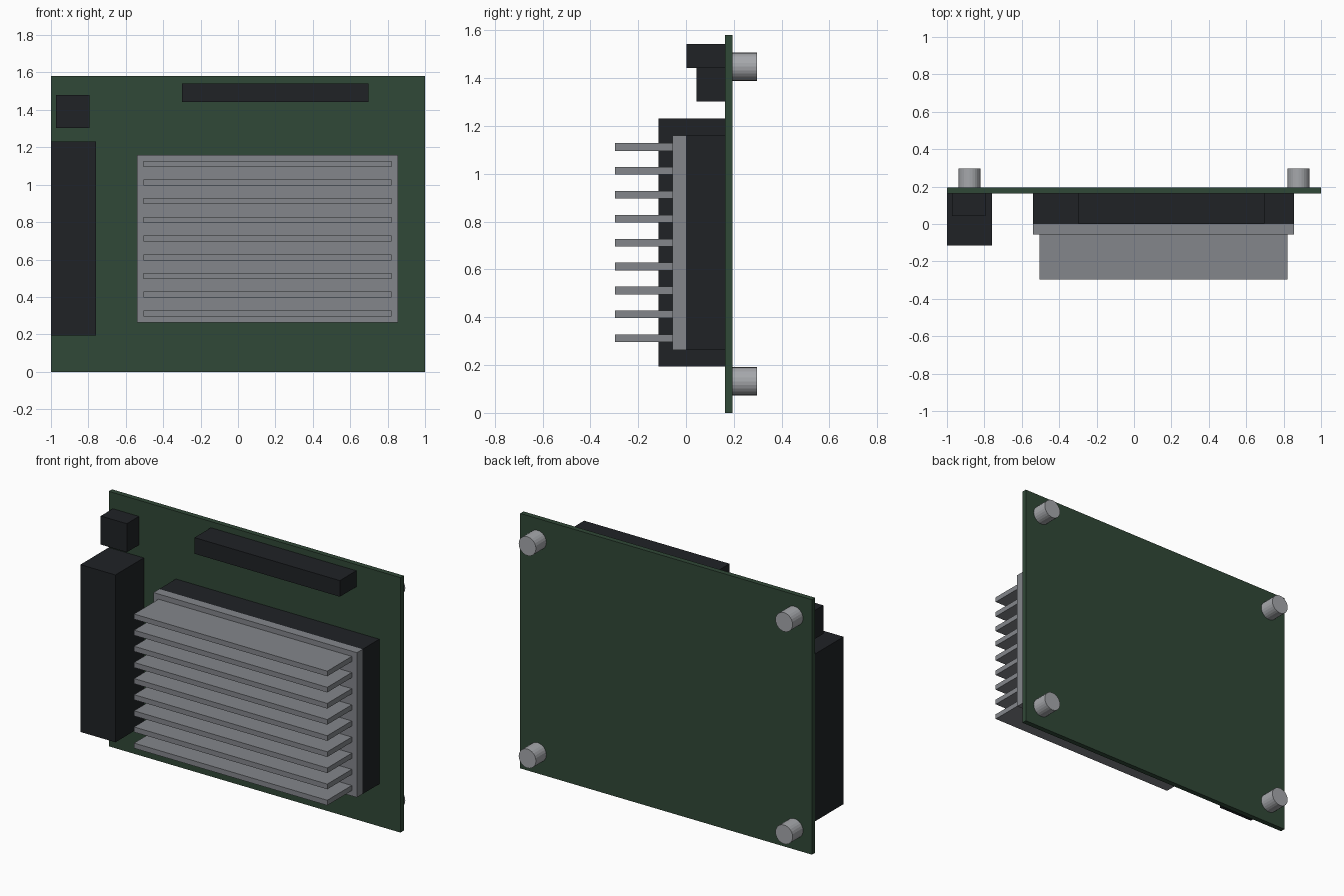
import bpy
import math

if "Cube" in bpy.data.objects:
    bpy.data.objects.remove(bpy.data.objects["Cube"])


def material(name, rgb):
    m = bpy.data.materials.new(name)
    m.diffuse_color = (*rgb, 1)
    m.use_nodes = True
    m.node_tree.nodes["Principled BSDF"].inputs["Base Color"].default_value = m.diffuse_color
    return m


GREEN = material("board_green", (0.030, 0.065, 0.038))
BLACK = material("black_plastic", (0.014, 0.016, 0.019))
ALUMINIUM = material("aluminium", (0.23, 0.24, 0.26))
STEEL = material("steel", (0.38, 0.39, 0.41))


def box(name, x, y, z, mat):
    """Box from (min, max) ranges on each axis."""
    bpy.ops.mesh.primitive_cube_add(size=1)
    ob = bpy.context.object
    ob.name = name
    ob.location = [(r[0] + r[1]) / 2 for r in (x, y, z)]
    ob.scale = [r[1] - r[0] for r in (x, y, z)]
    bpy.ops.object.transform_apply(location=False, rotation=False, scale=True)
    ob.data.materials.append(mat)
    return ob


FRONT, BACK = 0.163, 0.195   # board faces
DEPTH = 0.297                # half of the overall depth
HEIGHT = 1.58

# Circuit board
box("circuit_board", (-1, 1), (FRONT, BACK), (0, HEIGHT), GREEN)

# Main chip and heatsink base plate
chip_x, chip_z = (-0.54, 0.855), (0.263, 1.16)
box("chip_block", chip_x, (0, FRONT), chip_z, BLACK)
box("heatsink_base", chip_x, (-0.057, 0), chip_z, ALUMINIUM)

# Heatsink fins
for i in range(9):
    z = 0.312 + 0.1 * i
    box(f"heatsink_fin_{i + 1}", (-0.505, 0.82), (-DEPTH, -0.057),
        (z - 0.016, z + 0.016), ALUMINIUM)

# Connectors
box("side_connector", (-1, -0.76), (-0.115, FRONT), (0.195, 1.232), BLACK)
box("small_connector", (-0.972, -0.793), (0.044, FRONT), (1.303, 1.48), BLACK)
box("top_connector", (-0.3, 0.697), (0.002, FRONT), (1.442, 1.542), BLACK)

# Standoffs at the four corners of the back
for side, x in (("left", -0.88), ("right", 0.88)):
    for level, z in (("lower", 0.132), ("upper", HEIGHT - 0.132)):
        bpy.ops.mesh.primitive_cylinder_add(
            vertices=24, radius=0.059, depth=DEPTH - BACK,
            location=(x, (DEPTH + BACK) / 2, z), rotation=(math.pi / 2, 0, 0))
        ob = bpy.context.object
        ob.name = f"standoff_{level}_{side}"
        ob.data.materials.append(STEEL)
